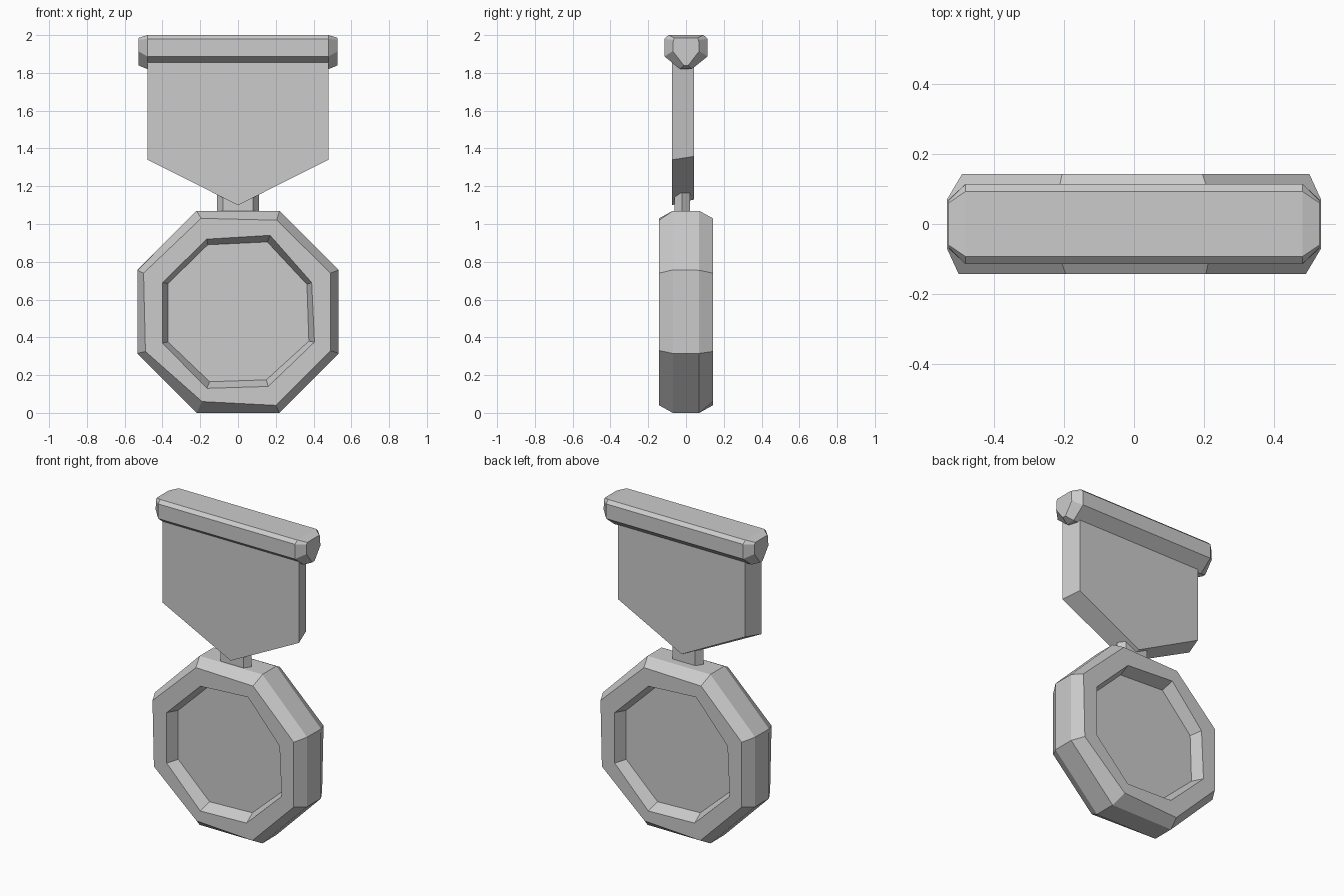
import bpy
import bmesh

cube = bpy.data.objects.get("Cube")
if cube:
    bpy.data.objects.remove(cube, do_unlink=True)

# Single plain grey for every part
grey = bpy.data.materials.new("plain grey")
grey.use_nodes = True
colour = (0.6, 0.6, 0.6, 1.0)
grey.diffuse_color = colour
grey.node_tree.nodes["Principled BSDF"].inputs["Base Color"].default_value = colour


def loft(name, rings):
    """Join equal-length rings of points with quads and cap both ends."""
    bm = bmesh.new()
    loops = [[bm.verts.new(p) for p in ring] for ring in rings]
    for a, b in zip(loops, loops[1:]):
        for i in range(len(a)):
            j = (i + 1) % len(a)
            bm.faces.new((a[i], a[j], b[j], b[i]))
    bm.faces.new(loops[0])
    bm.faces.new(loops[-1])
    bmesh.ops.recalc_face_normals(bm, faces=bm.faces)
    mesh = bpy.data.meshes.new(name)
    bm.to_mesh(mesh)
    bm.free()
    mesh.materials.append(grey)
    obj = bpy.data.objects.new(name, mesh)
    bpy.context.collection.objects.link(obj)
    return obj


def upright(outline, y):
    """Place an x-z outline in the plane at depth y."""
    return [(x, y, z) for x, z in outline]


def turned(ring):
    """Half turn about the vertical axis, keeping the corner order aligned."""
    start = [(-x, -y, z) for x, y, z in ring]
    return [start[(1 - i) % len(start)] for i in range(len(start))]


def mirrored(half):
    """Complete a symmetric outline from its positive half."""
    return half + [(-a, b) for a, b in reversed(half)]


# Medal disc: chamfered octagon with a recessed face on both sides.
# Every outline starts at the top left corner and runs clockwise.
outer = [(-.22, 1.07), (.22, 1.07), (.533, .757), (.533, .315),
         (.22, 0), (-.22, 0), (-.533, .315), (-.533, .755)]
rim = [(-.195, 1.03), (.205, 1.02), (.49, .74), (.49, .33),
       (.2, .04), (-.19, .06), (-.49, .325), (-.5, .74)]
lip = [(-.165, .92), (.17, .94), (.39, .69), (.405, .375),
       (.16, .14), (-.165, .13), (-.4, .37), (-.4, .69)]
floor = [(-.16, .89), (.155, .905), (.365, .68), (.375, .38),
         (.15, .175), (-.15, .165), (-.37, .375), (-.37, .685)]
front = [upright(floor, -.07), upright(lip, -.142),
         upright(rim, -.142), upright(outer, -.07)]
loft("medal_disc", front + [turned(r) for r in reversed(front)])

# Ribbon: pointed slab whose back outline is slightly smaller
ribbon_front = mirrored([(.478, 1.9), (.478, 1.34), (.001, 1.1)])
ribbon_back = mirrored([(.445, 1.9), (.445, 1.358), (.001, 1.13)])
loft("ribbon", [upright(ribbon_front, -.073), upright(ribbon_back, .043)])

# Link: small six-sided block
link_plan = mirrored([(.08, -.06), (.11, -.02), (.08, .022)])
loft("link", [[(x, y, z) for x, y in link_plan] for z in (1.04, 1.165)])

# Top bar: faceted section tapering at both ends
section = mirrored([(.093, 2), (.114, 1.98), (.114, 1.887), (.03, 1.82)])
end = mirrored([(.06, 1.985), (.067, 1.975), (.07, 1.915), (.012, 1.84)])
loft("top_bar", [[(x, y, z) for y, z in shape] for x, shape in
                 ((-.528, end), (-.48, section), (.48, section), (.528, end))])
